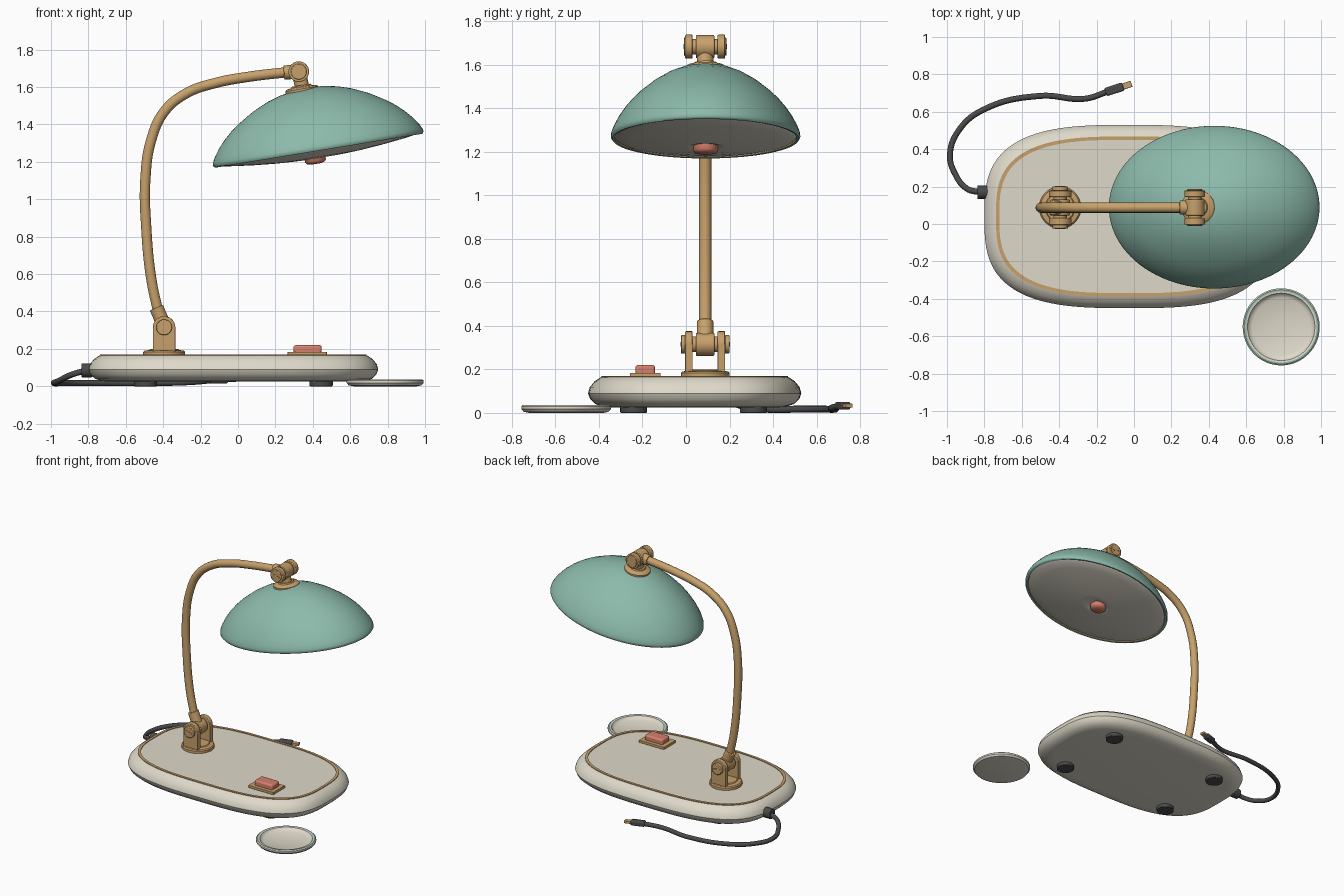
import bpy, bmesh, math
from mathutils import Vector, Matrix

if "Cube" in bpy.data.objects:
    bpy.data.objects.remove(bpy.data.objects["Cube"])


def material(name, srgb):
    m = bpy.data.materials.new(name)
    m.use_nodes = True
    col = [((c + 0.055) / 1.055) ** 2.4 for c in srgb] + [1]
    m.diffuse_color = col
    m.node_tree.nodes["Principled BSDF"].inputs["Base Color"].default_value = col
    return m


CREAM = material("cream", (0.87, 0.85, 0.79))
TEAL = material("teal", (0.55, 0.73, 0.67))
BRASS = material("brass", (0.78, 0.63, 0.42))
CORAL = material("coral", (0.84, 0.50, 0.42))
DARK = material("charcoal", (0.29, 0.29, 0.29))


def finish(name, bm, mats, bevel=0, angle=35):
    bmesh.ops.recalc_face_normals(bm, faces=bm.faces)
    me = bpy.data.meshes.new(name)
    bm.to_mesh(me)
    bm.free()
    ob = bpy.data.objects.new(name, me)
    bpy.context.collection.objects.link(ob)
    for m in mats:
        me.materials.append(m)
    if bevel:
        mod = ob.modifiers.new("edge", "BEVEL")
        mod.width, mod.segments = bevel, 3
    bpy.ops.object.select_all(action="DESELECT")
    ob.select_set(True)
    bpy.context.view_layer.objects.active = ob
    bpy.ops.object.shade_smooth_by_angle(angle=math.radians(angle))
    return ob


def circle(r, t):
    return r * math.cos(t), r * math.sin(t)


def loft(name, profile, mats, ring=circle, n=64, accents=(), matrix=None, angle=35):
    """Skin rings (size, z) from bottom to top; accents maps band number -> material slot."""
    bm = bmesh.new()
    rings = []
    for s, z in profile:
        pts = [ring(s, math.tau * i / n) for i in range(n)]
        rings.append([bm.verts.new((x, y, z)) for x, y in pts])
    for k, (lo, hi) in enumerate(zip(rings, rings[1:])):
        for i in range(n):
            f = bm.faces.new((lo[i], lo[(i + 1) % n], hi[(i + 1) % n], hi[i]))
            f.material_index = dict(accents).get(k, 0)
    bm.faces.new(rings[0])
    bm.faces.new(rings[-1])
    if matrix:
        bm.transform(matrix)
    return finish(name, bm, mats, angle=angle)


def rod(name, p, q, r, mat, bevel=0.004):
    p, q = Vector(p), Vector(q)
    d = q - p
    bm = bmesh.new()
    rot = d.to_track_quat("Z", "Y").to_matrix().to_4x4()
    bmesh.ops.create_cone(bm, cap_ends=True, segments=32, radius1=r, radius2=r, depth=d.length,
                          matrix=Matrix.Translation((p + q) / 2) @ rot)
    ob = finish(name, bm, [mat])
    if bevel:
        mod = ob.modifiers.new("edge", "BEVEL")
        mod.width, mod.segments, mod.limit_method = bevel, 2, "ANGLE"
    return ob


def box(name, centre, size, mat, bevel=0.006, rot=None):
    bm = bmesh.new()
    bmesh.ops.create_cube(bm, size=1, matrix=Matrix.Translation(centre) @ (rot or Matrix())
                          @ Matrix.Diagonal((*size, 1)))
    return finish(name, bm, [mat], bevel)


def tube(name, points, r, mat):
    cu = bpy.data.curves.new(name, "CURVE")
    cu.dimensions = "3D"
    cu.bevel_depth, cu.bevel_resolution, cu.resolution_u, cu.use_fill_caps = r, 5, 10, True
    sp = cu.splines.new("BEZIER")
    sp.bezier_points.add(len(points) - 1)
    for b, p in zip(sp.bezier_points, points):
        b.co = p
        b.handle_left_type = b.handle_right_type = "AUTO"
    cu.materials.append(mat)
    ob = bpy.data.objects.new(name, cu)
    bpy.context.collection.objects.link(ob)
    return ob


# Base: rounded slab with an inlaid brass band
def slab(inset, t):
    def p(v):
        return math.copysign(abs(v) ** 0.66, v)
    return (0.775 - inset) * p(math.cos(t)), (0.49 - inset) * p(math.sin(t))


loft("base", [(0.11, 0.025), (0.07, 0.028), (0.035, 0.04), (0.01, 0.063), (0, 0.09), (0.008, 0.118),
              (0.03, 0.145), (0.055, 0.162), (0.062, 0.165), (0.062, 0.17), (0.08, 0.17), (0.08, 0.165)],
     [CREAM, BRASS], slab, 128, {8: 1, 9: 1, 10: 1}, Matrix.Translation((-0.025, 0.04, 0)))
for x in (-0.495, 0.445):
    for y in (-0.24, 0.31):
        rod("foot", (x, y, 0), (x, y, 0.03), 0.062, DARK)

# Switch
box("switch_plate", (0.37, -0.187, 0.174), (0.21, 0.142, 0.02), BRASS, 0.004)
box("switch_rocker", (0.372, -0.187, 0.195), (0.15, 0.09, 0.05), CORAL, 0.012)

# Lower hinge
Y = 0.088
LOW, HIGH = (-0.395, 0.315), (0.325, 1.682)
loft("hinge_flange", [(0.112, 0.163), (0.112, 0.183), (0.105, 0.19), (0.08, 0.194), (0.075, 0.2)],
     [BRASS], matrix=Matrix.Translation((LOW[0], Y, 0)))


def joint(name, centre, lug, reach):
    """Knuckle, cross pin, cheek discs and slotted screw heads about a y axis."""
    x, z = centre

    def across(part, a, b, r):
        rod(name + part, (x, Y + a, z), (x, Y + b, z), r, BRASS)
    across("_knuckle", -0.042, 0.042, 0.053)
    across("_pin", -0.09, 0.09, 0.036)
    for s in (-1, 1):
        across("_cheek", s * 0.057, s * 0.092, lug)
        across("_screw", s * 0.09, s * reach, 0.042)
        box(name + "_slot", (x, Y + s * reach, z), (0.055, 0.004, 0.009), BRASS, 0,
            Matrix.Rotation(0.25, 4, "Y"))


joint("lower_joint", LOW, 0.06, 0.112)
for s in (-1, 1):
    box("lower_cheek_post", (LOW[0], Y + s * 0.0745, 0.25), (0.12, 0.035, 0.13), BRASS, 0.002)

# Arm and upper hinge
joint("upper_joint", HIGH, 0.055, 0.098)
rod("lower_collar", (-0.398, Y, 0.33), (-0.436, Y, 0.42), 0.038, BRASS)
rod("upper_collar", (0.245, Y, 1.677), (0.30, Y, 1.681), 0.038, BRASS)
arm = [(-0.425, 0.39), (-0.463, 0.57), (-0.49, 0.84), (-0.495, 1.11), (-0.463, 1.32), (-0.393, 1.47),
       (-0.275, 1.567), (-0.126, 1.62), (0.06, 1.655), (0.27, 1.68)]
tube("arm", [(x, Y, z) for x, z in arm], 0.028, BRASS)
rod("shade_neck", (HIGH[0], Y, HIGH[1]), (0.347, Y, 1.58), 0.038, BRASS)

# Shade: tilted oval dome, rolled lip, brass line and bulging diffuser
tilt = Matrix.Translation((0.43, 0.09, 1.265)) @ Matrix.Rotation(math.radians(-9.3), 4, "Y")
oval = tilt @ Matrix.Diagonal((0.57, 0.435, 1, 1))
loft("shade", [(0.955, 0.005), (0.96, -0.004), (0.985, -0.006), (1, 0.004), (0.998, 0.018), (0.975, 0.045),
               (0.92, 0.09), (0.85, 0.134), (0.78, 0.17), (0.7, 0.204), (0.55, 0.256), (0.4, 0.295),
               (0.27, 0.318), (0.14, 0.332), (0.05, 0.335)],
     [TEAL, BRASS], n=96, accents={0: 1}, matrix=oval, angle=60)
loft("diffuser", [(0.07, -0.034), (0.12, -0.036), (0.17, -0.044), (0.22, -0.043), (0.4, -0.038), (0.6, -0.028),
                  (0.8, -0.015), (0.93, -0.004), (0.955, 0.003), (0.955, 0.012)],
     [CREAM], n=96, matrix=oval, angle=60)
loft("diffuser_knob", [(0.025, -0.073), (0.045, -0.069), (0.056, -0.058), (0.057, -0.03)],
     [CORAL], n=40, matrix=tilt @ Matrix.Translation((-0.025, 0, 0)), angle=60)
loft("shade_cap", [(0.09, 0.315), (0.09, 0.335), (0.082, 0.343), (0.055, 0.348), (0.05, 0.355)],
     [BRASS], matrix=tilt @ Matrix.Translation((-0.035, 0, 0)))

# Small dish beside the base
loft("dish", [(0.17, 0), (0.195, 0.005), (0.206, 0.018), (0.206, 0.03), (0.199, 0.036), (0.19, 0.036),
              (0.18, 0.034), (0.172, 0.022), (0.155, 0.014), (0.02, 0.012)],
     [CREAM, TEAL], accents={4: 1}, matrix=Matrix.Translation((0.787, -0.55, 0)))

# Power cord with grommet and plug
rod("cord_grommet", (-0.838, 0.17, 0.085), (-0.78, 0.17, 0.085), 0.037, DARK)
cord = [(-0.82, 0.17, 0.083), (-0.89, 0.187, 0.062), (-0.955, 0.265, 0.03), (-0.984, 0.37, 0.017),
        (-0.93, 0.51, 0.017), (-0.797, 0.615, 0.017), (-0.5, 0.685, 0.017), (-0.26, 0.67, 0.022),
        (-0.14, 0.708, 0.032)]
tube("cord", cord, 0.016, DARK)
turn = Matrix.Rotation(math.radians(18), 4, "Z")
box("plug_body", (-0.105, 0.72, 0.033), (0.1, 0.046, 0.036), DARK, 0.009, turn)
box("plug_tip", (-0.037, 0.742, 0.033), (0.05, 0.034, 0.018), BRASS, 0.003, turn)
